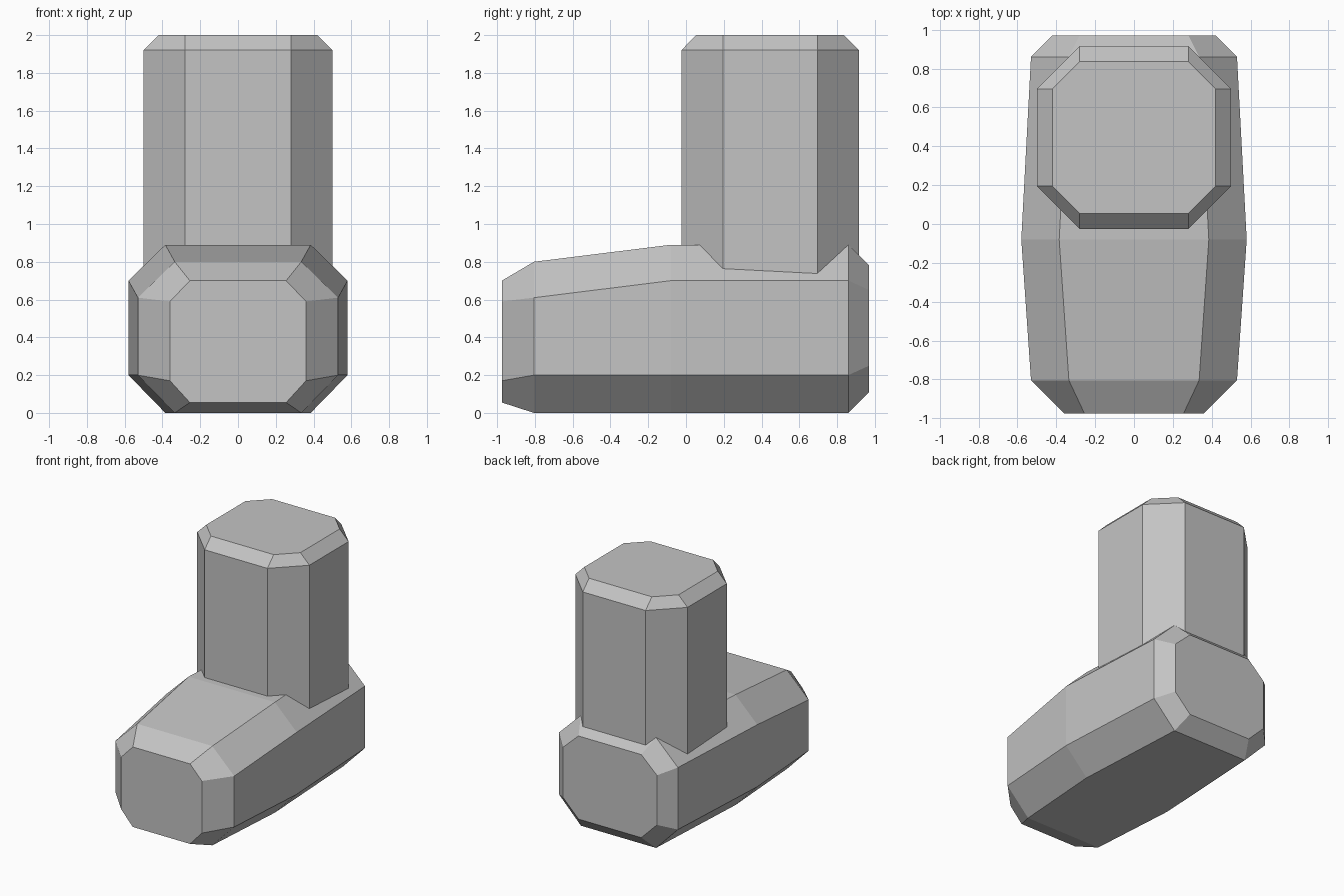
import bpy, bmesh

cube = bpy.data.objects.get("Cube")
if cube:
    bpy.data.objects.remove(cube, do_unlink=True)

grey = bpy.data.materials.new("plain grey")
grey.use_nodes = True
colour = (0.55, 0.55, 0.55, 1)
grey.diffuse_color = colour
grey.node_tree.nodes["Principled BSDF"].inputs["Base Color"].default_value = colour


def octagon(outer, inner, a, b, c, d):
    """Chamfered rectangle: half widths across, four levels a < b < c < d along."""
    return [(-inner, a), (inner, a), (outer, b), (outer, c),
            (inner, d), (-inner, d), (-outer, c), (-outer, b)]


def loft(name, rings):
    """Join eight-sided rings with flat sides and close both ends."""
    bm = bmesh.new()
    loops = [[bm.verts.new(p) for p in ring] for ring in rings]
    for low, high in zip(loops, loops[1:]):
        for i in range(8):
            j = (i + 1) % 8
            bm.faces.new((low[i], low[j], high[j], high[i]))
    bm.faces.new(loops[0])
    bm.faces.new(loops[-1])
    bmesh.ops.recalc_face_normals(bm, faces=bm.faces)
    mesh = bpy.data.meshes.new(name)
    bm.to_mesh(mesh)
    bm.free()
    mesh.materials.append(grey)
    obj = bpy.data.objects.new(name, mesh)
    bpy.context.collection.objects.link(obj)
    return obj


# Foot: sections from toe to heel (y, outer, inner, then heights)
sections = [
    (-0.975, 0.36, 0.255, 0.055, 0.17, 0.59, 0.70),
    (-0.805, 0.53, 0.335, 0, 0.20, 0.61, 0.80),
    (-0.08, 0.58, 0.385, 0, 0.20, 0.70, 0.89),
    (0.86, 0.53, 0.335, 0, 0.20, 0.70, 0.89),
    (0.97, 0.42, 0.28, 0.11, 0.25, 0.65, 0.78),
]
loft("foot", [[(x, s[0], z) for x, z in octagon(*s[1:])] for s in sections])

# Leg: upright chamfered column with a bevelled top
centre = 0.445
levels = [(0.4, 0.5, 0.47), (1.92, 0.5, 0.47), (2.0, 0.42, 0.39)]
loft("leg", [[(x, centre + y, z) for x, y in octagon(w, 0.28, -d, -0.25, 0.25, d)]
             for z, w, d in levels])
